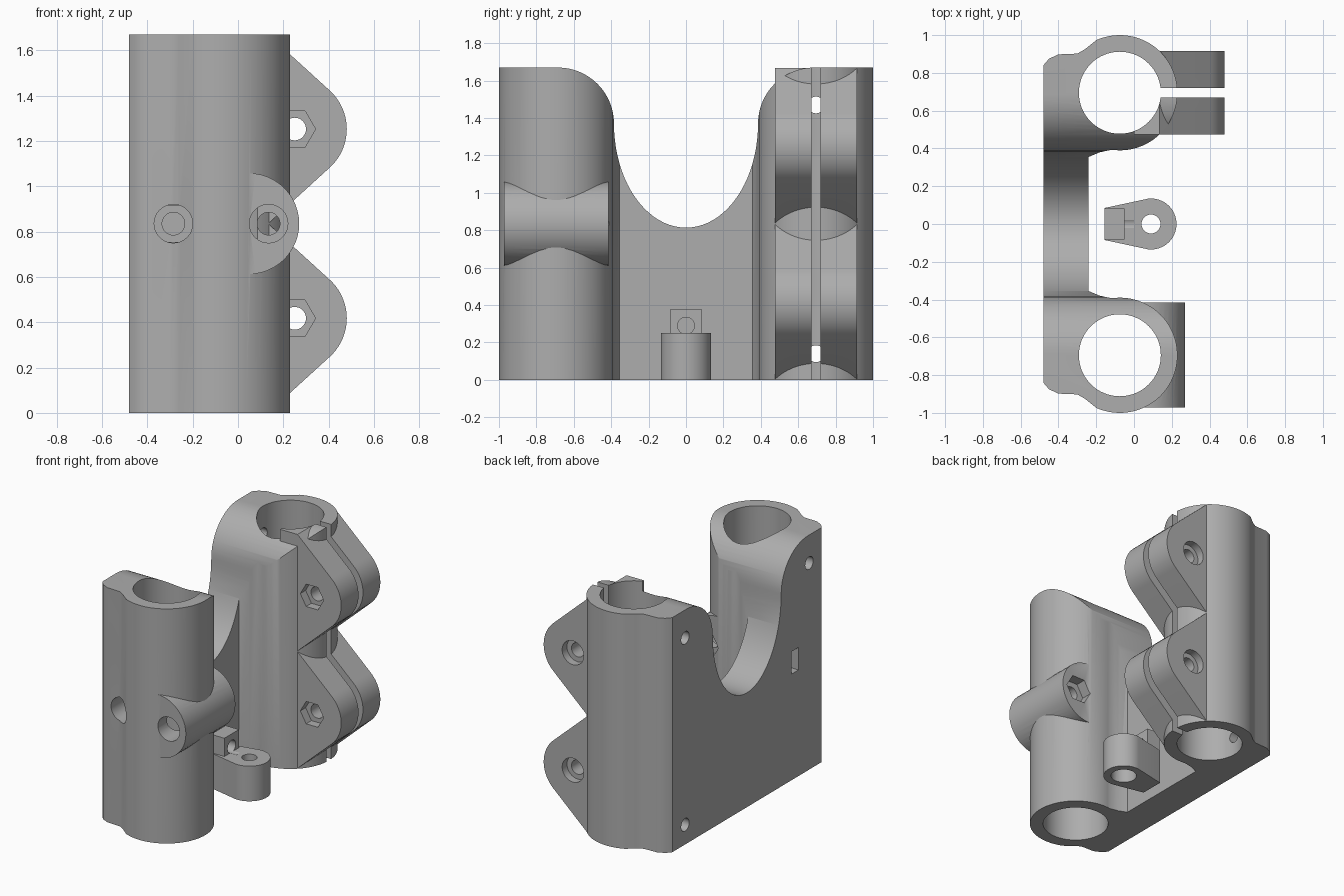
import bpy, bmesh
from math import sin, cos, radians, pi

if "Cube" in bpy.data.objects:
    bpy.data.objects.remove(bpy.data.objects["Cube"])

grey = bpy.data.materials.new("mid_grey")
grey.use_nodes = True
COLOUR = (0.42, 0.42, 0.42, 1)
grey.diffuse_color = COLOUR
grey.node_tree.nodes["Principled BSDF"].inputs["Base Color"].default_value = COLOUR

HEIGHT = 1.67
TUBE_X, TUBE_Y, TUBE_R, BORE_R = -0.075, 0.695, 0.305, 0.217
MID = HEIGHT / 2


def arc(cx, cy, rx, start, end, steps, ry=None):
    ry = ry or rx
    angles = [radians(start + (end - start) * i / steps) for i in range(steps + 1)]
    return [(cx + rx * cos(a), cy + ry * sin(a)) for a in angles]


def prism(name, points, axis, low, high):
    """Extrude a 2D outline along an axis: x uses (y, z), y uses (x, z), z uses (x, y)."""
    place = {"x": lambda p, d: (d, p[0], p[1]),
             "y": lambda p, d: (p[0], d, p[1]),
             "z": lambda p, d: (p[0], p[1], d)}[axis]
    bm = bmesh.new()
    a = [bm.verts.new(place(p, low)) for p in points]
    b = [bm.verts.new(place(p, high)) for p in points]
    bm.faces.new(a)
    bm.faces.new(b)
    for i in range(len(a)):
        j = (i + 1) % len(a)
        bm.faces.new((a[i], a[j], b[j], b[i]))
    bmesh.ops.recalc_face_normals(bm, faces=bm.faces)
    mesh = bpy.data.meshes.new(name)
    bm.to_mesh(mesh)
    bm.free()
    mesh.materials.append(grey)
    obj = bpy.data.objects.new(name, mesh)
    bpy.context.collection.objects.link(obj)
    return obj


def rod(axis, u, v, r, low, high, sides=32):
    return prism("rod", arc(u, v, r, 0, 360 - 360 / sides, sides - 1), axis, low, high)


def box(x, y, z):
    return prism("block", [(x[0], y[0]), (x[1], y[0]), (x[1], y[1]), (x[0], y[1])], "z", *z)


def combine(target, others, operation):
    for other in others:
        mod = target.modifiers.new(operation.title(), "BOOLEAN")
        mod.operation, mod.object, mod.solver = operation, other, "EXACT"
        bpy.context.view_layer.objects.active = target
        bpy.ops.object.modifier_apply(modifier=mod.name)
        bpy.data.objects.remove(other)


def finish(obj):
    bpy.ops.object.select_all(action="DESELECT")
    obj.select_set(True)
    bpy.context.view_layer.objects.active = obj
    bpy.ops.object.shade_smooth_by_angle(angle=radians(28))


# Plate with a tube at each end, from one mirrored outline
half = [(-0.48, 0.84), (-0.45, 0.875), (-0.40, 0.898), (-0.30, 0.902), (-0.26, 0.925)]
half += arc(TUBE_X, TUBE_Y, TUBE_R, 114, -98, 56)
half += [(-0.18, 0.38), (-0.24, 0.355)]
outline = half + [(x, -y) for x, y in reversed(half)]
bracket = prism("bracket_body", outline, "z", 0, HEIGHT)

# Saddle between the tubes, with rounded shoulders
shoulder = arc(0.685, 1.37, 0.3, 90, 180, 16)
valley = arc(0, 1.37, 0.385, 0, -180, 40, ry=0.556)
saddle = [(0.685, 1.9)] + shoulder + valley[1:-1]
saddle += [(-y, z) for y, z in reversed(shoulder)] + [(-0.685, 1.9)]
combine(bracket, [prism("saddle_cutter", saddle, "x", -1, 1)], "DIFFERENCE")

# Clamp lugs on the back tube and bolt boss on the front tube
lugs = []
for z in (HEIGHT / 4, HEIGHT * 3 / 4):
    lug = [(0, z - 0.415), (0.136, z - 0.415)] + arc(0.25, z, 0.23, -48, 48, 20)
    lug += [(0.136, z + 0.415), (0, z + 0.415)]
    lugs.append(prism("lug", lug, "y", 0.475, 0.915))
lugs.append(rod("y", 0.047, MID, 0.223, -0.972, -0.415, 48))
combine(bracket, lugs, "UNION")

# Tube bores and the clamp slit
cutters = [rod("z", TUBE_X, s * TUBE_Y, BORE_R, -1, 3, 64) for s in (-1, 1)]
cutters.append(box((TUBE_X, 1), (0.67, 0.72), (-1, 3)))
# Clamp bolts: through hole, hexagonal nut pocket, round head pocket
for z in (HEIGHT / 4, HEIGHT * 3 / 4):
    cutters += [rod("y", 0.25, z, 0.05, 0.3, 1.1),
                rod("y", 0.25, z, 0.092, 0.3, 0.535, 6),
                rod("y", 0.25, z, 0.085, 0.86, 1.1)]
# Bolt holes either side of the front bore
for x in (TUBE_X - 0.21, TUBE_X + 0.21):
    cutters += [rod("y", x, MID, 0.085, -1.1, -0.55),
                rod("y", x, MID, 0.05, -0.6, -0.39)]
cutters.append(rod("y", TUBE_X + 0.21, MID, 0.1, -0.49, -0.39, 6))
# Mounting holes and nut slot in the flat side
for y, z in ((0.695, 0.14), (0.695, 1.47), (-0.7, 1.47)):
    cutters.append(rod("x", y, z, 0.045, -0.6, -0.2, 24))
cutters.append(box((-0.6, -0.185), (-0.58, -0.5), (0.755, 0.915)))
combine(bracket, cutters, "DIFFERENCE")
finish(bracket)

# Separate tensioner: rounded foot with an upright drilled block
foot = arc(0.09, 0, 0.135, -97, 97, 32) + [(-0.155, 0.085), (-0.155, -0.085)]
tensioner = prism("tensioner", foot, "z", 0, 0.25)
combine(tensioner, [box((-0.155, -0.05), (-0.082, 0.082), (0.1, 0.38))], "UNION")
combine(tensioner, [rod("z", 0.09, 0, 0.05, -1, 1),
                    rod("z", 0.09, 0, 0.085, -1, 0.1),
                    rod("x", 0, 0.29, 0.045, -0.3, -0.0)], "DIFFERENCE")
finish(tensioner)
